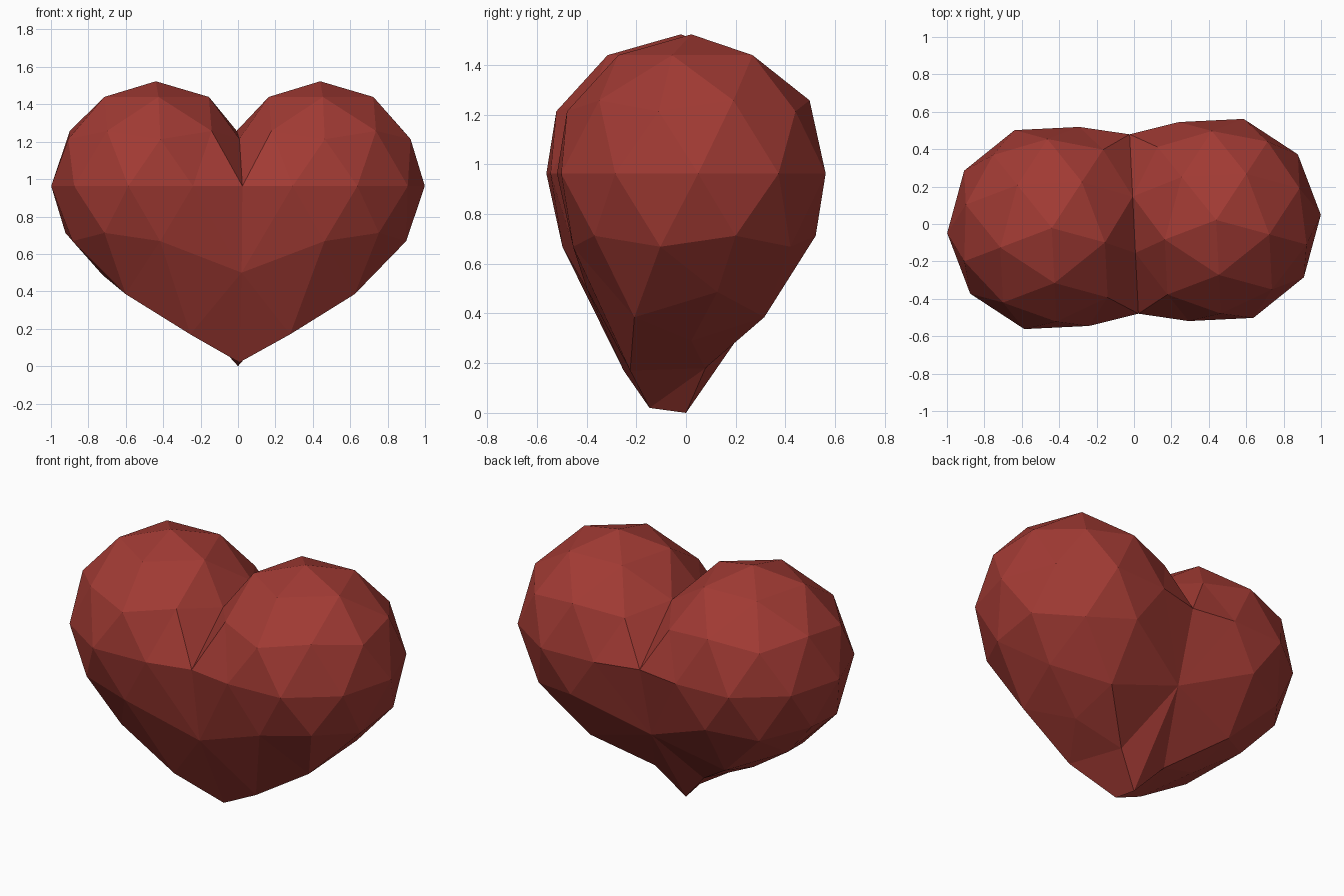
import bpy, bmesh, math
from mathutils import Matrix, Vector

if "Cube" in bpy.data.objects:
    bpy.data.objects.remove(bpy.data.objects["Cube"])

R, CX, CZ = 0.56, 0.44, 0.963

# One lobe: low-poly icosphere, oriented so that its seam mirrors cleanly
bm = bmesh.new()
bmesh.ops.create_icosphere(bm, subdivisions=2, radius=R,
    matrix=Matrix.Translation((CX, 0, CZ)) @ Matrix.Rotation(math.radians(-18), 4, 'Z'))
bm.verts.ensure_lookup_table()


def ring_point(angle, r, z):
    a = math.radians(angle)
    return Vector((CX + R * r * math.cos(a), R * r * math.sin(a), CZ + R * z))


# Pulls: (angle, radius, height on the unit sphere) -> new position
pulls = [
    # cleft and seam
    ((144, 1, 0), (0, 0.48, 0.963)),
    ((216, 1, 0), (0, -0.48, 0.963)),
    ((198, 0.894, 0.447), (0, -0.155, 1.215)),
    ((162, 0.85, 0.526), (0, 0.147, 1.258)),
    ((126, 0.85, -0.526), (0, 0.36, 0.52)),
    ((234, 0.894, -0.447), (0, -0.40, 0.50)),
    # tip
    ((162, 0.894, -0.447), (0, 0, 0)),
    ((198, 0.85, -0.526), (0, -0.147, 0.02)),
    # tapering underside
    ((162, 0.526, -0.85), (0.16, 0.07, 0.18)),
    ((234, 0.526, -0.85), (0.267, -0.238, 0.17)),
    ((306, 0.526, -0.85), (0.613, -0.238, 0.385)),
    ((90, 0.526, -0.85), (0.44, 0.294, 0.385)),
    ((0, 0, -1), (0.44, 0, 0.29)),
]
picked = [(min(bm.verts, key=lambda v: (v.co - ring_point(*src)).length), dst)
          for src, dst in pulls]
hidden = min(bm.verts, key=lambda v: (v.co - ring_point(180, 1, 0)).length)
for v, dst in picked:
    v.co = dst

# Open the lobe at the seam so both halves join into one skin
bmesh.ops.delete(bm, geom=[hidden], context='VERTS')

mesh = bpy.data.meshes.new("heart")
bm.to_mesh(mesh)
bm.free()

red = bpy.data.materials.new("heart_red")
red.diffuse_color = (0.36, 0.043, 0.034, 1)
red.use_nodes = True
red.node_tree.nodes["Principled BSDF"].inputs["Base Color"].default_value = red.diffuse_color
mesh.materials.append(red)

# Whole heart: mirrored lobe, turned slightly about the vertical
heart = bpy.data.objects.new("heart", mesh)
bpy.context.collection.objects.link(heart)
mirror = heart.modifiers.new("other_lobe", 'MIRROR')
mirror.use_axis[0] = True
mirror.merge_threshold = 0.001
heart.rotation_euler.z = math.radians(2.8)
